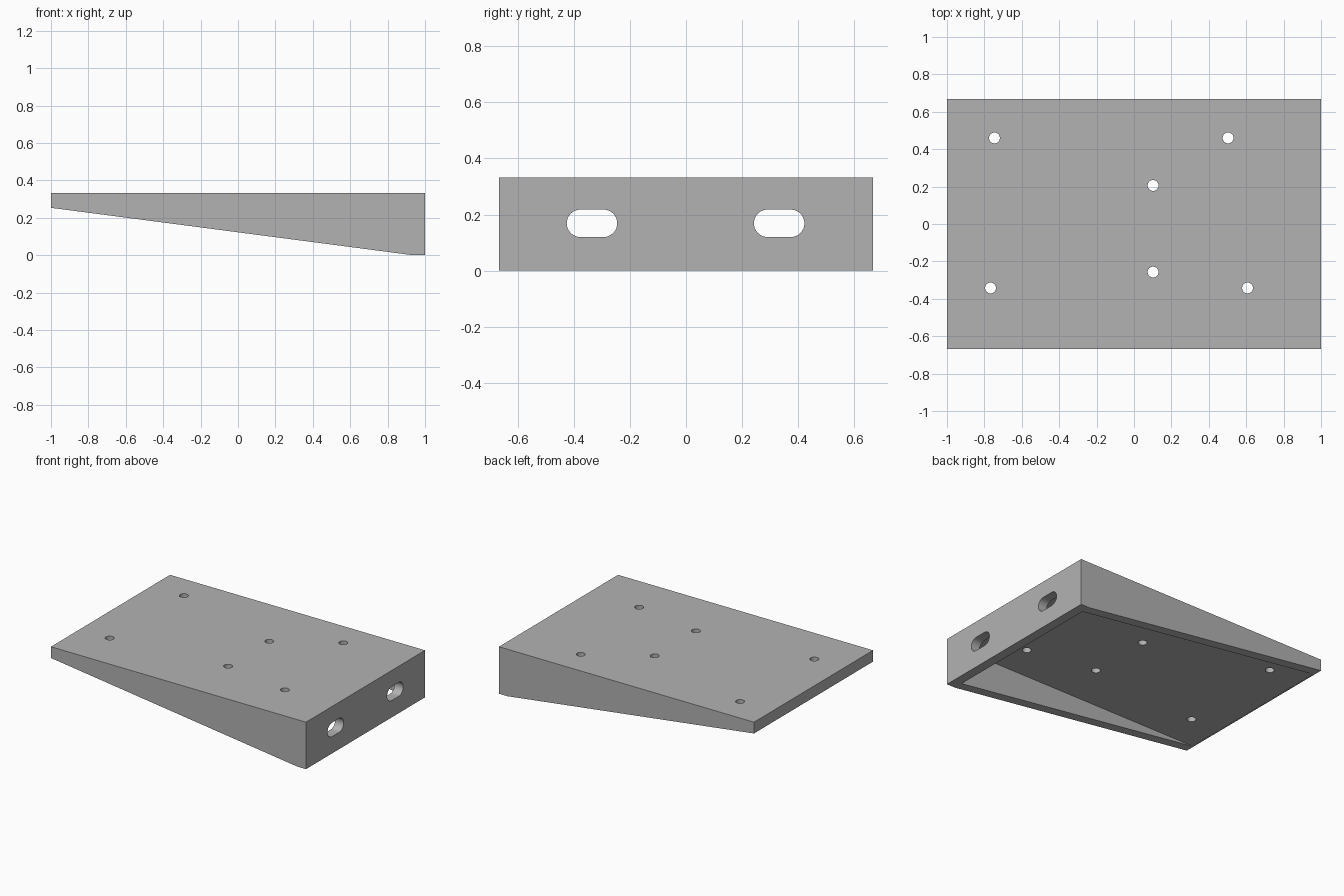
import bpy, bmesh, math
from mathutils import Vector

LENGTH, WIDTH, HEIGHT = 2.0, 1.334, 0.333
WALL = 0.067
PLATE_Z = 0.253          # underside of the top plate

cube = bpy.data.objects.get("Cube")
if cube:
    bpy.data.objects.remove(cube, do_unlink=True)

grey = bpy.data.materials.new("plain_grey")
grey.use_nodes = True
colour = (0.448, 0.448, 0.448, 1)
grey.diffuse_color = colour
grey.node_tree.nodes["Principled BSDF"].inputs["Base Color"].default_value = colour


def prisms(name, outlines, depth):
    """Extrude closed outlines along a vector into one object."""
    bm = bmesh.new()
    for points in outlines:
        face = bm.faces.new([bm.verts.new(p) for p in points])
        out = bmesh.ops.extrude_face_region(bm, geom=[face])
        moved = [v for v in out["geom"] if isinstance(v, bmesh.types.BMVert)]
        bmesh.ops.translate(bm, verts=moved, vec=Vector(depth))
    bmesh.ops.recalc_face_normals(bm, faces=bm.faces)
    mesh = bpy.data.meshes.new(name)
    bm.to_mesh(mesh)
    bm.free()
    mesh.materials.append(grey)
    obj = bpy.data.objects.new(name, mesh)
    bpy.context.collection.objects.link(obj)
    return obj


def arc(cx, cy, radius, start, sweep, steps):
    return [(cx + radius * math.cos(start + sweep * i / steps),
             cy + radius * math.sin(start + sweep * i / steps))
            for i in range(steps + 1)]


def cut(body, cutter):
    cutter.hide_render = True
    mod = body.modifiers.new(cutter.name, "BOOLEAN")
    mod.operation, mod.solver, mod.object = "DIFFERENCE", "EXACT", cutter
    bpy.ops.object.modifier_apply(modifier=mod.name)
    bpy.data.objects.remove(cutter, do_unlink=True)


# Wedge body from its side profile
hx, hy = LENGTH / 2, WIDTH / 2
side = [(-hx, HEIGHT), (-hx, PLATE_Z), (hx - WALL, 0), (hx, 0), (hx, HEIGHT)]
body = prisms("wedge_bracket", [[(x, -hy, z) for x, z in side]], (0, WIDTH, 0))
bpy.ops.object.select_all(action="DESELECT")
bpy.context.view_layer.objects.active = body
body.select_set(True)

# Hollow underside, leaving side walls, end wall and top plate
inner_y = hy - WALL
floor = [(-hx + 0.01, -inner_y), (hx - WALL, -inner_y),
         (hx - WALL, inner_y), (-hx + 0.01, inner_y)]
cut(body, prisms("cavity", [[(x, y, -0.1) for x, y in floor]], (0, 0, PLATE_Z + 0.1)))

# Round screw holes through the plate
centres = [(-0.746, 0.46), (0.503, 0.46), (0.102, 0.206),
           (0.102, -0.257), (-0.767, -0.342), (0.607, -0.342)]
rings = [[(x, y, 0.2) for x, y in arc(cx, cy, 0.029, 0, math.tau, 32)[:-1]]
         for cx, cy in centres]
cut(body, prisms("screw_holes", rings, (0, 0, 0.3)))

# Rounded slots through the tall end wall
slots = []
for cy in (-0.335, 0.332):
    loop = (arc(cy + 0.041, 0.169, 0.049, -math.pi / 2, math.pi, 16)
            + arc(cy - 0.041, 0.169, 0.049, math.pi / 2, math.pi, 16))
    slots.append([(hx - WALL - 0.05, y, z) for y, z in loop])
cut(body, prisms("end_slots", slots, (0.3, 0, 0)))

bpy.ops.object.shade_smooth_by_angle(angle=math.radians(30))
# The shallow corner under the end wall stays crisp
for edge in body.data.edges:
    a, b = (body.data.vertices[i].co for i in edge.vertices)
    if abs(a.x - b.x) < 0.001 and max(a.z, b.z) < 0.001:
        edge.use_edge_sharp = True
